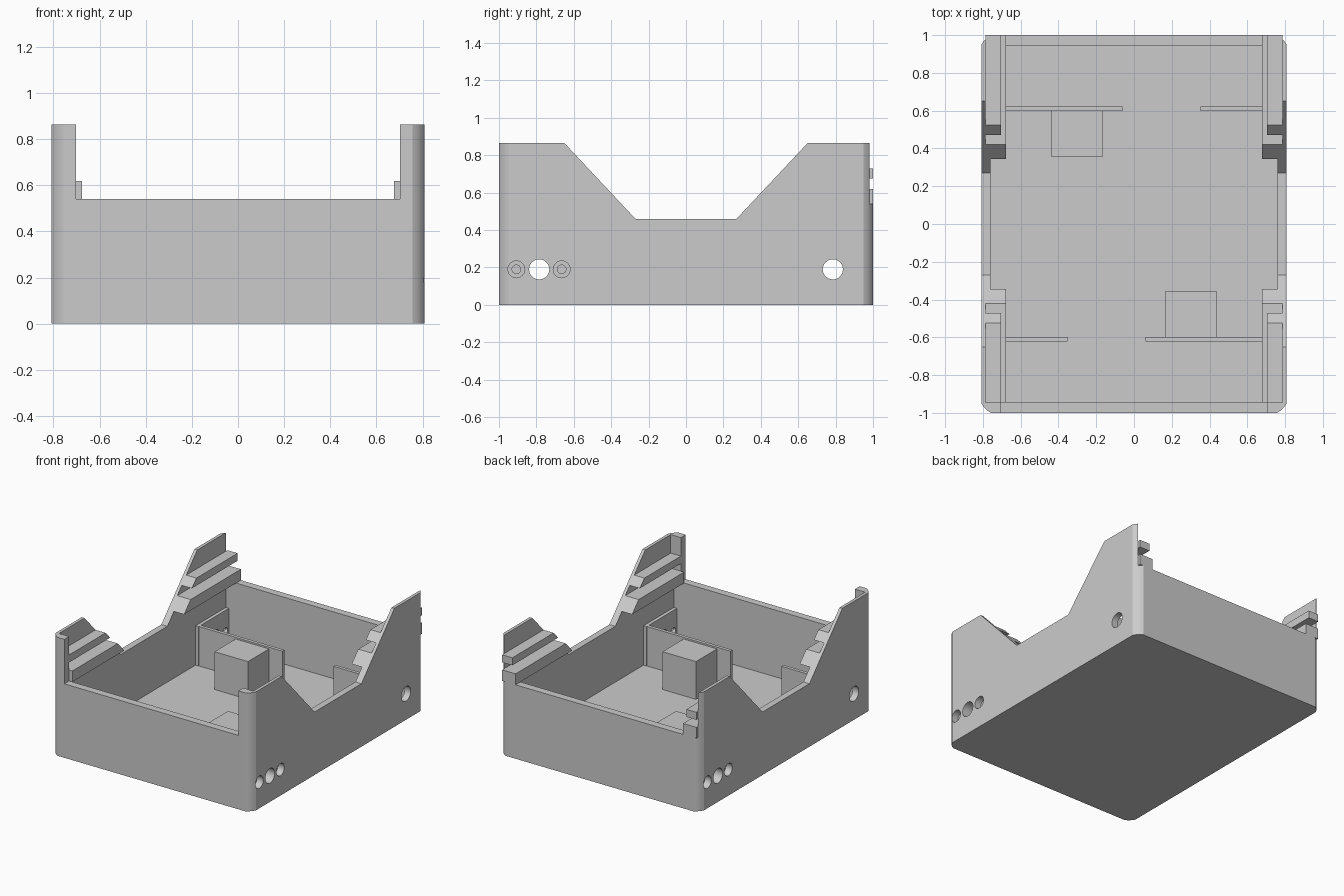
import bpy, math
from mathutils import Matrix

if "Cube" in bpy.data.objects:
    bpy.data.objects.remove(bpy.data.objects["Cube"])

grey = bpy.data.materials.new("plain_grey")
grey.diffuse_color = (0.6, 0.6, 0.6, 1)
grey.use_nodes = True
grey.node_tree.nodes["Principled BSDF"].inputs["Base Color"].default_value = grey.diffuse_color

AXES = {"x": (1, 2, 0), "z": (0, 1, 2)}  # where profile u, profile v and depth go


def prism(name, profile, lo, hi, axis):
    """Extrude a 2D profile along an axis (x: profile in y,z; z: profile in x,y)."""
    a, b, c = AXES[axis]
    verts = []
    for d in (lo, hi):
        for u, v in profile:
            p = [0, 0, 0]
            p[a], p[b], p[c] = u, v, d
            verts.append(p)
    n = len(profile)
    faces = [list(range(n))[::-1], list(range(n, 2 * n))]
    faces += [[i, (i + 1) % n, n + (i + 1) % n, n + i] for i in range(n)]
    me = bpy.data.meshes.new(name)
    me.from_pydata(verts, [], faces)
    me.materials.append(grey)
    ob = bpy.data.objects.new(name, me)
    bpy.context.collection.objects.link(ob)
    return ob


def box(name, x0, x1, y0, y1, z0, z1):
    return prism(name, [(x0, y0), (x1, y0), (x1, y1), (x0, y1)], z0, z1, "z")


def circle(y, z, r, n=24):
    return [(y + r * math.cos(2 * math.pi * i / n), z + r * math.sin(2 * math.pi * i / n))
            for i in range(n)]


def turned(ob):
    """Half-turn copy about the vertical axis."""
    new = ob.copy()
    new.data = ob.data.copy()
    new.data.transform(Matrix.Rotation(math.pi, 4, "Z"))
    bpy.context.collection.objects.link(new)
    return new


def cut(target, cutters):
    bpy.context.view_layer.objects.active = target
    for c in cutters:
        c.hide_render = True
        m = target.modifiers.new("cut", "BOOLEAN")
        m.operation, m.solver, m.object = "DIFFERENCE", "EXACT", c
        bpy.ops.object.modifier_apply(modifier=m.name)


def remove(obs):
    for o in obs:
        bpy.data.objects.remove(o)


W, L, H = 0.808, 1.0, 0.865               # half width, half length, height
CORNER, BULGE = 0.051, 0.006              # corner size and outward curve
IW, IL = 0.76, 0.945                      # inner half width and length
RIM, FLOOR, LOW, INNER = 0.54, 0.052, 0.46, 0.34
slope = lambda z: 0.27 + (z - LOW) * 0.38 / 0.405   # y of the sloped side cut at height z

# Case with softly rounded vertical corners
quarter = []
for i in range(7):
    t = i / 6
    b = BULGE * math.sin(math.pi * t)
    quarter.append((W - CORNER * t + b * 0.7, L - CORNER * (1 - t) + b * 0.7))
outline = quarter + [(-x, y) for x, y in quarter[::-1]]
outline += [(-x, -y) for x, y in outline]
case = prism("case", outline, 0, H, "z")

notch = [(-slope(1), 1), (-slope(LOW), LOW), (slope(LOW), LOW), (slope(1), 1)]
cutters = [
    box("cavity", -IW, IW, -IL, IL, FLOOR, 1),
    box("thin_wall_cut", -0.785, 0.785, -IL, 1.2, RIM, 1),
    box("front_opening", -0.703, 0.703, -1.2, -0.9, RIM, 1),
    prism("side_notch", notch, -1, 1, "x"),
]
# Cable holes straight through both sides, screw holes with deep counterbores
holes = [prism("cable_hole", circle(y, 0.19, 0.054), -1, 1, "x") for y in (-0.785, 0.785)]
for y in (-0.907, -0.665):
    for r, x0 in ((0.023, 0.6), (0.045, 0.757)):
        h = prism("screw_hole", circle(y, 0.19, r), x0, 1, "x")
        holes += [h, turned(h)]
cut(case, cutters + holes)

# Wall liners beside the screw holes
liner = box("wall_liner", IW - 0.025, IW, -IL, -0.595, FLOOR, INNER)
liners = [liner, turned(liner)]
for o in liners:
    cut(o, holes)
remove(cutters + holes)

# Slide rails, ends following the sloped side cut
for s, side in ((1, "right"), (-1, "left")):
    for tag, xi, z0, z1 in (("lower", 0.677, RIM, 0.62), ("upper", 0.703, 0.675, 0.73)):
        for d, end, where in ((1, L, "back"), (-1, IL, "front")):
            pts = [(d * slope(z0), z0), (d * end, z0), (d * end, z1), (d * slope(z1), z1)]
            lo, hi = sorted((s * xi, s * 0.785))
            prism(f"{tag}_rail_{where}_{side}", pts, lo, hi, "x")

# Inner partitions and blocks, repeated by a half turn
for o in (box("long_partition", -IW, -0.06, 0.598, 0.623, FLOOR, INNER),
          box("short_partition", 0.352, IW, 0.598, 0.623, FLOOR, INNER),
          box("inner_block", -0.438, -0.168, 0.355, 0.598, FLOOR, 0.328)):
    turned(o)

# Consistent normals, smooth corners with sharp edges
for o in bpy.context.collection.objects:
    bpy.ops.object.select_all(action="DESELECT")
    o.select_set(True)
    bpy.context.view_layer.objects.active = o
    bpy.ops.object.mode_set(mode="EDIT")
    bpy.ops.mesh.select_all(action="SELECT")
    bpy.ops.mesh.normals_make_consistent(inside=False)
    bpy.ops.object.mode_set(mode="OBJECT")
    bpy.ops.object.shade_smooth_by_angle(angle=math.radians(30))
